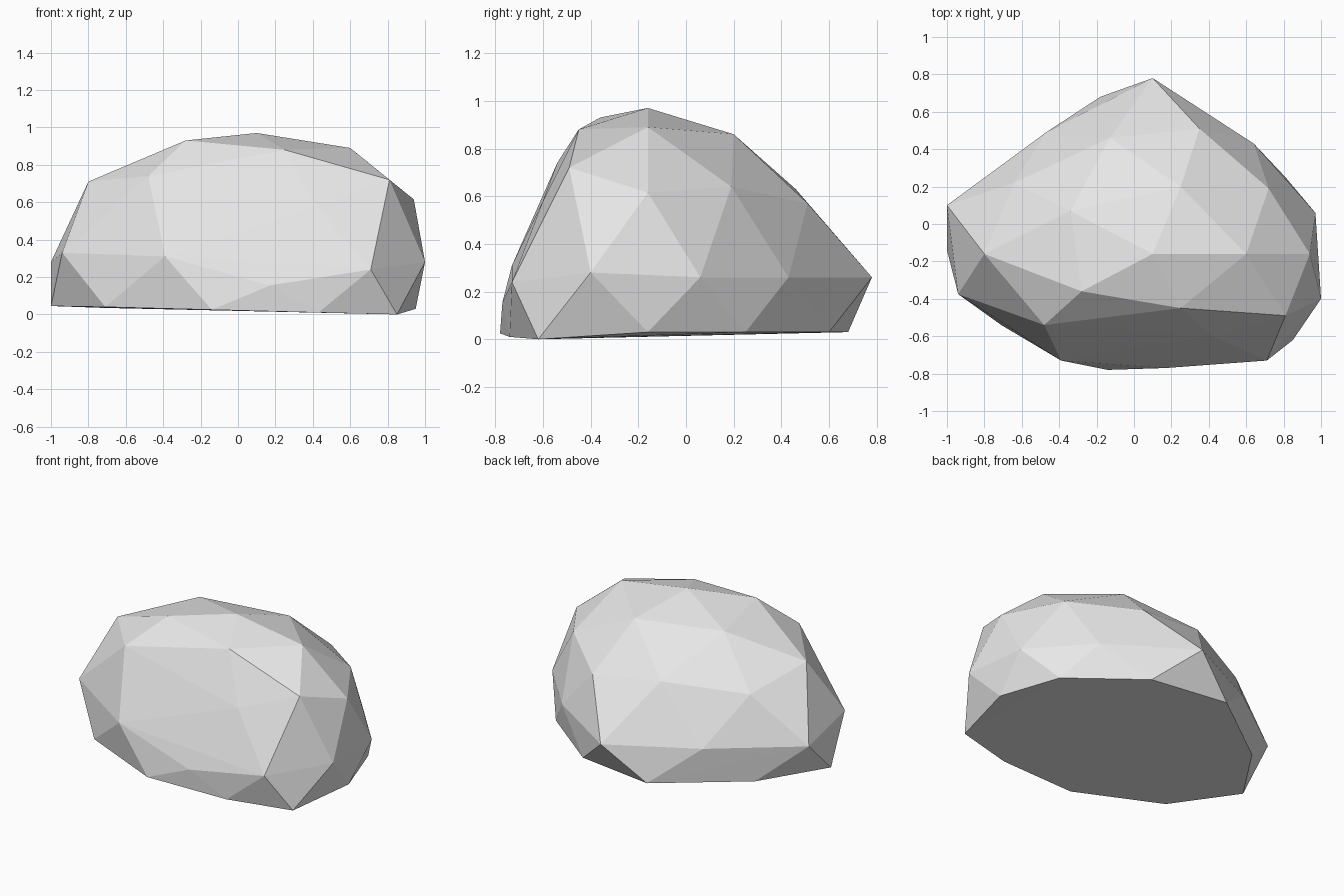
import bpy
import bmesh

# Remove the default cube
default_cube = bpy.data.objects.get("Cube")
if default_cube:
    bpy.data.objects.remove(default_cube, do_unlink=True)


def make_material(name, colour):
    material = bpy.data.materials.new(name)
    material.use_nodes = True
    material.diffuse_color = colour
    for node in material.node_tree.nodes:
        if node.type == "BSDF_PRINCIPLED":
            node.inputs["Base Color"].default_value = colour
            node.inputs["Roughness"].default_value = 0.9
    return material


def make_boulder(name, layers, material):
    """Wrap a faceted convex shell round the corner points (in hundredths)."""
    bm = bmesh.new()
    for layer in layers:
        for corner in layer:
            bm.verts.new([value / 100 for value in corner])
    hull = bmesh.ops.convex_hull(bm, input=bm.verts)
    leftovers = set(hull["geom_interior"]) | set(hull["geom_unused"])
    loose = [item for item in leftovers if isinstance(item, bmesh.types.BMVert)]
    bmesh.ops.delete(bm, geom=loose, context="VERTS")
    bmesh.ops.recalc_face_normals(bm, faces=bm.faces)

    mesh = bpy.data.meshes.new(name)
    bm.to_mesh(mesh)
    bm.free()
    mesh.materials.append(material)
    for polygon in mesh.polygons:
        polygon.use_smooth = False
    boulder = bpy.data.objects.new(name, mesh)
    bpy.context.scene.collection.objects.link(boulder)
    return boulder


# Footprint resting on the ground
footprint = [
    (-100, -14, 4.5), (-71, -54, 4), (-14, -78, 2.5), (43, -74, 1), (85, -62, 0),
    (95, -16, 3), (81, 25, 3), (36, 60, 3), (-18, 68, 3), (-72, 28, 3.5),
]

# Widest belt of corners just above the ground
belt = [
    (-100, 10, 28), (-94, -37.5, 33), (-39, -73, 31), (17, -77, 15.5),
    (71, -73, 24), (100, -40, 28), (97, 6, 26), (64, 43, 26),
    (10, 78, 26), (-47, 49, 27),
]

# Shoulder corners, with the steep flat face at the front
shoulder = [
    (-80, -16, 71), (-48, -54, 74), (-10, -54, 67), (42, -60, 58),
    (81, -49, 72), (94, -16, 61.5), (72, 19, 64), (35, 51, 57),
    (-13, 46, 63), (-64, 22, 58.5),
]

# Crown
crown = [
    (-28, -36, 93), (25, -45, 88), (60, -16, 89),
    (10, -16, 97), (25, 20, 86), (-34, 7, 88),
]

stone = make_material("pale grey stone", (0.8, 0.8, 0.8, 1))
make_boulder("boulder", [footprint, belt, shoulder, crown], stone)
